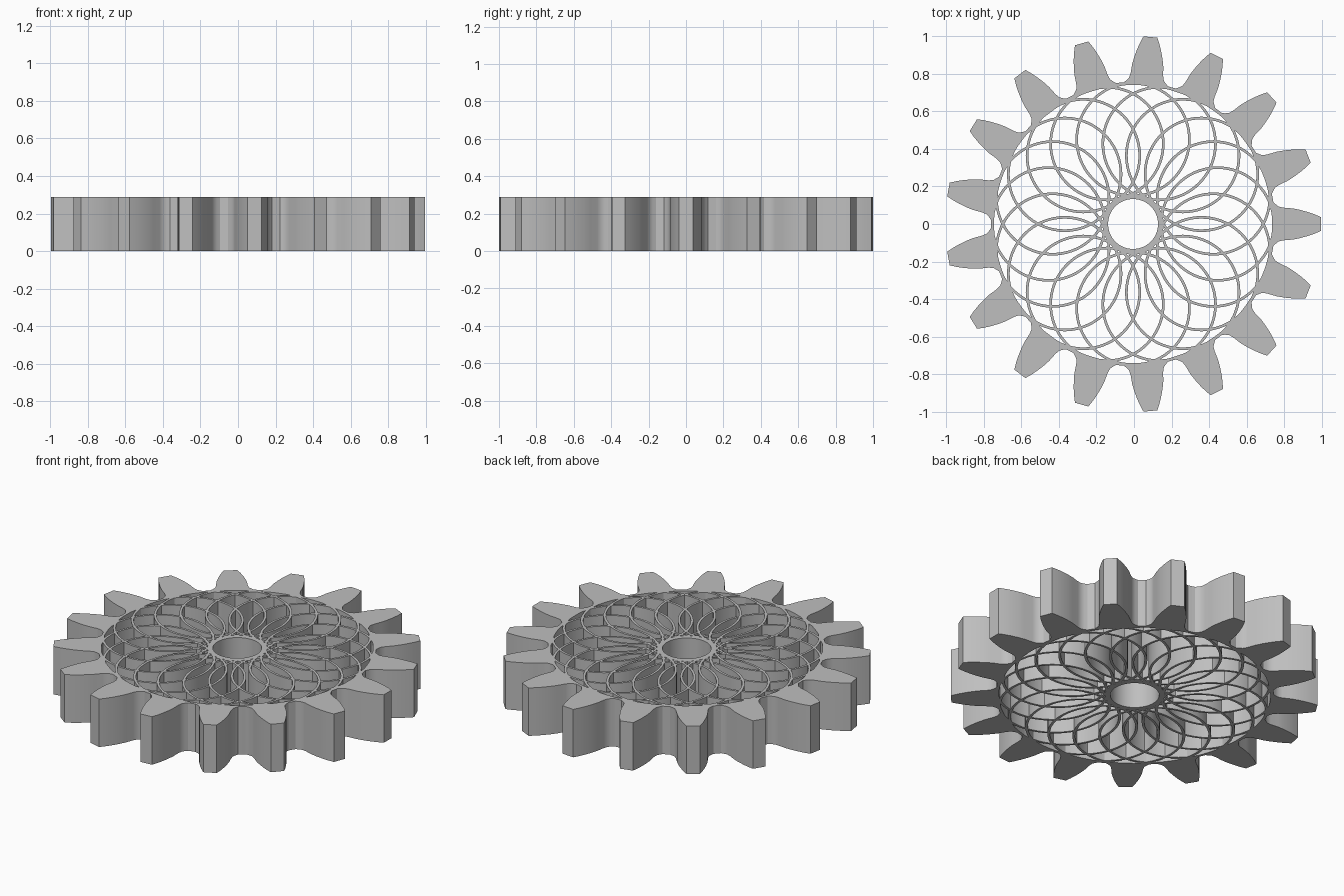
import bpy, bmesh, math

cube = bpy.data.objects.get("Cube")
if cube:
    bpy.data.objects.remove(cube, do_unlink=True)

HEIGHT = 0.288
CENTRE_X = -0.005
TEETH = 17
LOOPS = 20

grey = bpy.data.materials.new("plain_grey")
grey.use_nodes = True
colour = (0.52, 0.52, 0.52, 1)
grey.diffuse_color = colour
grey.node_tree.nodes["Principled BSDF"].inputs["Base Color"].default_value = colour


def add_band(bm, outer, inner):
    """Extruded closed band between two outlines with equal point counts."""
    def ring(points, z):
        return [bm.verts.new((x, y, z)) for x, y in points]
    rings = [ring(outer, 0), ring(outer, HEIGHT), ring(inner, HEIGHT), ring(inner, 0)]
    n = len(outer)
    for k in range(4):
        a, b = rings[k], rings[(k + 1) % 4]
        for i in range(n):
            j = (i + 1) % n
            bm.faces.new((a[i], a[j], b[j], b[i]))


def circle(radius, count, cx=0, cy=0):
    return [(cx + radius * math.cos(math.tau * i / count),
             cy + radius * math.sin(math.tau * i / count)) for i in range(count)]


def finish(bm, name):
    bmesh.ops.recalc_face_normals(bm, faces=bm.faces)
    mesh = bpy.data.meshes.new(name)
    bm.to_mesh(mesh)
    bm.free()
    mesh.materials.append(grey)
    obj = bpy.data.objects.new(name, mesh)
    obj.location.x = CENTRE_X
    bpy.context.collection.objects.link(obj)
    bpy.ops.object.select_all(action="DESELECT")
    obj.select_set(True)
    bpy.context.view_layer.objects.active = obj
    bpy.ops.object.shade_smooth_by_angle(angle=math.radians(30))


# Toothed rim: half tooth as (distance along tooth axis, half width), mirrored
half = [(0.747, 0.118), (0.76, 0.105), (0.775, 0.093), (0.80, 0.087), (0.85, 0.083),
        (0.89, 0.075), (0.93, 0.064), (0.965, 0.052), (1.0, 0.037)]
tooth = [(r, -w) for r, w in half] + [(r, w) for r, w in reversed(half)]
outline = []
for t in range(TEETH):
    a = math.tau * t / TEETH
    c, s = math.cos(a), math.sin(a)
    outline += [(x * c - y * s, x * s + y * c) for x, y in tooth]
    gap = a + math.pi / TEETH
    outline.append((0.756 * math.cos(gap), 0.756 * math.sin(gap)))
inner = []
for x, y in outline:
    d = math.hypot(x, y)
    inner.append((x / d * 0.74, y / d * 0.74))
bm = bmesh.new()
add_band(bm, outline, inner)
finish(bm, "toothed_rim")

# Hub sleeve
bm = bmesh.new()
add_band(bm, circle(0.163, 64), circle(0.133, 64))
finish(bm, "hub")

# Interlaced circular webs between hub and rim
bm = bmesh.new()
for k in range(LOOPS):
    a = math.tau * k / LOOPS
    cx, cy = 0.45 * math.cos(a), 0.45 * math.sin(a)
    add_band(bm, circle(0.307, 72, cx, cy), circle(0.293, 72, cx, cy))
finish(bm, "looped_web")
